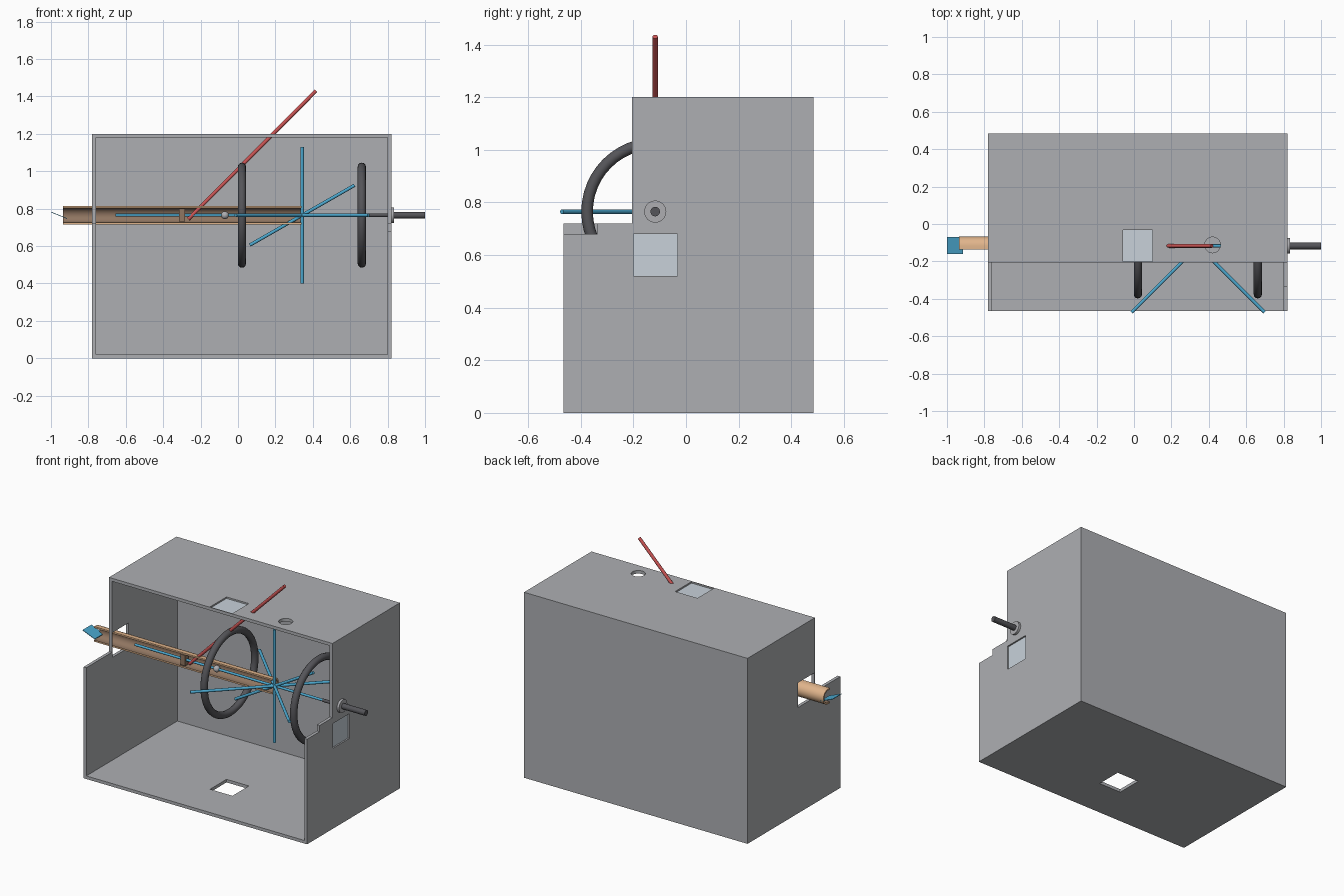
import bpy, bmesh, math
from mathutils import Vector

if "Cube" in bpy.data.objects:
    bpy.data.objects.remove(bpy.data.objects["Cube"])

YC, ZC = -0.117, 0.765  # main axis running along x


def material(name, r, g, b):
    m = bpy.data.materials.new(name)
    m.diffuse_color = (r, g, b, 1)
    m.use_nodes = True
    m.node_tree.nodes["Principled BSDF"].inputs["Base Color"].default_value = m.diffuse_color
    return m


GREY = material("case grey", 0.42, 0.43, 0.45)
PANE = material("pale glass", 0.58, 0.64, 0.70)
BLUE = material("blue", 0.07, 0.39, 0.62)
RED = material("red", 0.60, 0.09, 0.09)
TAN = material("tan", 0.75, 0.46, 0.26)
BROWN = material("brown", 0.28, 0.18, 0.12)
DARK = material("dark grey", 0.09, 0.09, 0.10)
LIGHT = material("light grey", 0.42, 0.42, 0.44)


def finish(name, bm, *mats, smooth=False):
    bmesh.ops.recalc_face_normals(bm, faces=bm.faces)
    mesh = bpy.data.meshes.new(name)
    bm.to_mesh(mesh)
    bm.free()
    for m in mats:
        mesh.materials.append(m)
    ob = bpy.data.objects.new(name, mesh)
    bpy.context.collection.objects.link(ob)
    if smooth:
        bpy.ops.object.select_all(action='DESELECT')
        ob.select_set(True)
        bpy.context.view_layer.objects.active = ob
        bpy.ops.object.shade_smooth_by_angle(angle=math.radians(40))
    return ob


def box(name, x, y, z, mat):
    bm = bmesh.new()
    bmesh.ops.create_cube(bm, size=1)
    for v in bm.verts:
        v.co = [(a + b) / 2 + c * (b - a) for (a, b), c in zip((x, y, z), v.co)]
    return finish(name, bm, mat)


def rod(name, a, b, r, mat, sides=16):
    a, b = Vector(a), Vector(b)
    bm = bmesh.new()
    bmesh.ops.create_cone(bm, cap_ends=True, segments=sides, radius1=r, radius2=r,
                          depth=(b - a).length)
    rot = (b - a).to_track_quat('Z', 'Y')
    for v in bm.verts:
        v.co = rot @ v.co + (a + b) / 2
    return finish(name, bm, mat, smooth=True)


# Open-fronted case, hollowed and cut with helper shapes
case = box("case", (-0.78, 0.82), (-0.465, 0.485), (0, 1.2), GREY)
HX, HY = (-0.06, 0.10), (-0.20, -0.032)
cutters = [
    box("cut_interior", (-0.76, 0.80), (-1, 0.465), (0.02, 1.18), GREY),
    box("cut_front_top", (-1, 1), (-1, -0.205), (0.72, 1.5), GREY),
    box("cut_right_step", (0.7, 1), (-1, -0.337), (0.68, 0.9), GREY),
    box("cut_roof_window", HX, HY, (1.1, 1.3), GREY),
    box("cut_floor_window", HX, HY, (-0.1, 0.1), GREY),
    box("cut_left_window", (-0.9, -0.7), HY, (0.685, 0.845), GREY),
    box("cut_right_window", (0.7, 0.9), HY, (0.52, 0.68), GREY),
    rod("cut_roof_hole", (0.42, -0.112, 1.1), (0.42, -0.112, 1.3), 0.042, GREY, 32),
]
bpy.context.view_layer.objects.active = case
for c in cutters:
    mod = case.modifiers.new(c.name, 'BOOLEAN')
    mod.operation, mod.solver, mod.object = 'DIFFERENCE', 'EXACT', c
    bpy.ops.object.modifier_apply(modifier=mod.name)
    bpy.data.objects.remove(c)

# Panes set into the roof and right windows
box("roof_pane", HX, HY, (1.182, 1.190), PANE)
box("right_pane", (0.802, 0.810), HY, (0.52, 0.68), PANE)

# Trough: half pipe with short straight lips, open to the front
outer, inner = 0.049, 0.039
arc = [math.radians(90 - 15 * i) for i in range(13)]


def trough_section(r):
    pts = [(YC + r * math.cos(t), ZC + r * math.sin(t)) for t in arc]
    return [(-0.135, ZC + r)] + pts + [(-0.135, ZC - r)]


bm = bmesh.new()
section = trough_section(outer) + trough_section(inner)[::-1]
n = len(section)
ends = [[bm.verts.new((x, y, z)) for y, z in section] for x in (-0.935, 0.34)]
half = n // 2
for i in range(n):
    j = (i + 1) % n
    f = bm.faces.new((ends[0][i], ends[0][j], ends[1][j], ends[1][i]))
    f.material_index = 1 if half <= i < n - 1 else 0
for e in ends:
    for i in range(half - 1):
        bm.faces.new((e[i], e[i + 1], e[n - 2 - i], e[n - 1 - i]))
finish("trough", bm, TAN, BROWN, smooth=True)

# Tilted tag at the outer end of the trough
bm = bmesh.new()
tag = [(-1.0, 0.782), (-0.913, 0.747)]
quad = [(x, y, z + d) for d in (-0.002, 0.002) for x, z in tag for y in (-0.16, -0.07)]
bmesh.ops.convex_hull(bm, input=[bm.verts.new(p) for p in quad])
finish("tag", bm, BLUE)

# Slider block and bead along the axis
box("slider_block", (-0.316, -0.284), (-0.135, -0.10), (0.732, 0.80), BROWN)
bm = bmesh.new()
bmesh.ops.create_uvsphere(bm, u_segments=20, v_segments=12, radius=0.021)
bmesh.ops.translate(bm, verts=bm.verts, vec=(-0.07, YC, ZC))
finish("bead", bm, LIGHT, smooth=True)

# Axle and star of crossing spokes
rod("axle", (-0.655, YC, ZC), (0.69, YC, ZC), 0.008, BLUE)
hub = Vector((0.343, YC, ZC))
spokes = [(0.355, 0.355, 0), (0.355, -0.355, 0), (0, 0, 0.365), (0.28, 0, 0.16)]
for i, s in enumerate(spokes):
    rod(f"spoke_{i + 1}", hub - Vector(s), hub + Vector(s), 0.009, BLUE)

# Slanted lever through the roof
rod("lever", (-0.265, YC, 0.745), (0.417, YC, 1.43), 0.010, RED)

# Drive shaft and collar on the right wall
rod("inner_shaft", (0.69, YC, ZC), (0.82, YC, ZC), 0.010, DARK)
rod("outer_shaft", (0.80, YC, ZC), (1.0, YC, ZC), 0.018, DARK, 24)
rod("collar", (0.815, YC, ZC), (0.835, YC, ZC), 0.042, LIGHT, 32)

# Two upright rings around the axis
for name, x in (("left_ring", 0.021), ("right_ring", 0.662)):
    bm = bmesh.new()
    R, r, N, M = 0.259, 0.022, 48, 12
    grid = []
    for i in range(N):
        a = 2 * math.pi * i / N
        row = []
        for j in range(M):
            b = 2 * math.pi * j / M
            d = R + r * math.cos(b)
            row.append(bm.verts.new((x + r * math.sin(b), YC + d * math.cos(a),
                                     ZC + d * math.sin(a))))
        grid.append(row)
    for i in range(N):
        for j in range(M):
            k, l = (i + 1) % N, (j + 1) % M
            bm.faces.new((grid[i][j], grid[k][j], grid[k][l], grid[i][l]))
    finish(name, bm, DARK, smooth=True)
